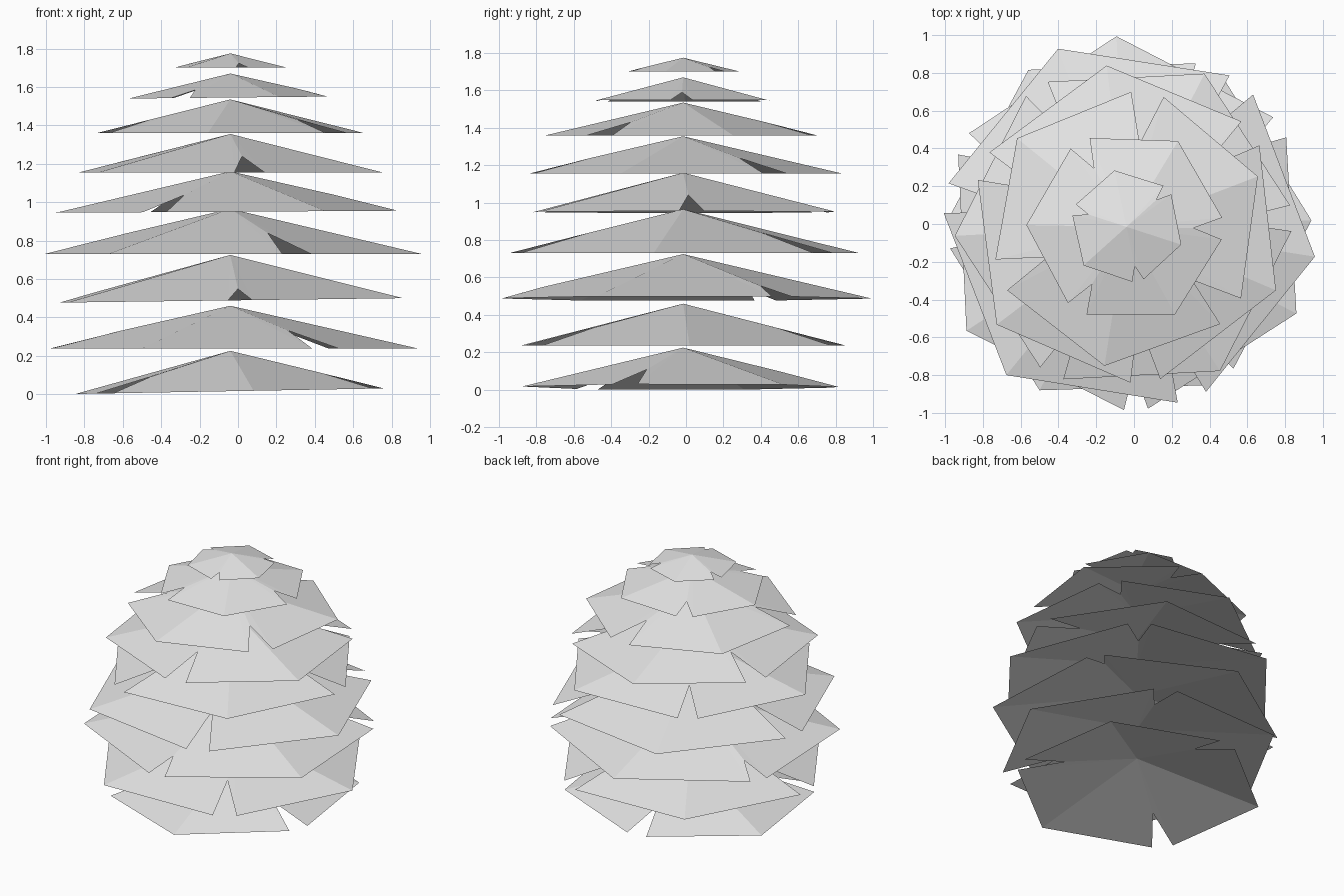
import bpy, bmesh
from math import radians, cos, sin
from mathutils import Vector

cube = bpy.data.objects.get("Cube")
if cube:
    bpy.data.objects.remove(cube)

# One plain grey for every tier
grey = bpy.data.materials.new("light_grey")
grey.use_nodes = True
colour = (0.8, 0.8, 0.8, 1)
grey.diffuse_color = colour
grey.node_tree.nodes["Principled BSDF"].inputs["Base Color"].default_value = colour

CENTRE = Vector((-0.04, -0.015, 0))


def make_tier(name, rim_z, apex_z, radius, turn, gap, depth, tilt):
    """Open six-sided cone with three notches cut into its rim."""
    bm = bmesh.new()

    def point(angle, r, z):
        a = radians(angle)
        p = CENTRE + Vector((r * cos(a), r * sin(a), z))
        p.z += tilt * (p.x - CENTRE.x)
        return bm.verts.new(p)

    apex = point(0, 0, apex_z)
    half = 60 - gap / 2
    rim = []
    for k in range(3):
        mid = turn + 120 * k
        rim.append(point(mid - half, radius * 0.96, rim_z))
        rim.append(point(mid, radius, rim_z))
        rim.append(point(mid + half, radius * 0.96, rim_z))
        # Inner corner of the notch, lying on the slope
        rim.append(point(mid + 60, radius * depth, apex_z + (rim_z - apex_z) * depth))
    for a, b in zip(rim, rim[1:] + rim[:1]):
        bm.faces.new((apex, a, b))
    mesh = bpy.data.meshes.new(name)
    bm.to_mesh(mesh)
    bm.free()
    mesh.materials.append(grey)
    bpy.context.collection.objects.link(bpy.data.objects.new(name, mesh))


# Tiers from bottom to top: rim z, apex z, radius, turn, gap, notch depth, tilt
tiers = [
    (0.015, 0.225, 0.87, 38, 10, 0.60, 0.018),
    (0.237, 0.46, 0.98, 2, 10, 0.58, 0),
    (0.488, 0.725, 1.01, 93, 7.5, 0.75, 0.013),
    (0.73, 0.965, 1.01, 111, 9.5, 0.54, 0),
    (0.95, 1.16, 0.91, 63, 9, 0.58, 0.006),
    (1.155, 1.355, 0.86, 97, 11, 0.58, 0),
    (1.36, 1.535, 0.745, 21, 14, 0.60, 0),
    (1.545, 1.67, 0.53, 59, 13, 0.67, 0.01),
    (1.702, 1.775, 0.305, 102, 12, 0.70, 0),
]
for i, spec in enumerate(tiers):
    make_tier(f"foliage_tier_{i + 1}", *spec)
